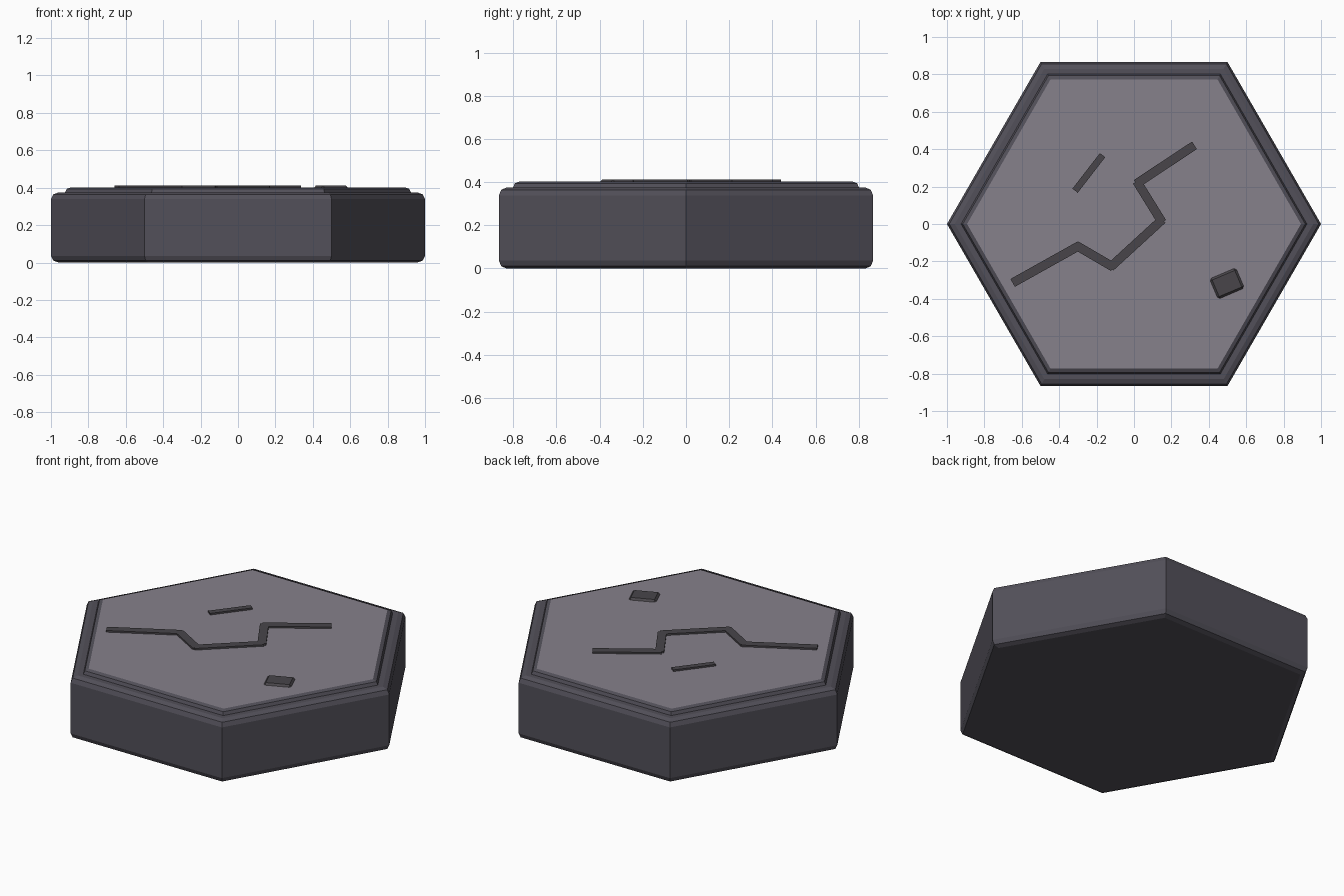
import bpy, bmesh, math
from mathutils import Vector, Matrix

if "Cube" in bpy.data.objects:
    bpy.data.objects.remove(bpy.data.objects["Cube"])


def material(name, rgb):
    m = bpy.data.materials.new(name)
    m.diffuse_color = (*rgb, 1)
    m.use_nodes = True
    m.node_tree.nodes["Principled BSDF"].inputs["Base Color"].default_value = m.diffuse_color
    return m


DARK = material("dark_stone", (0.085, 0.08, 0.1))
LIGHT = material("light_stone", (0.24, 0.22, 0.26))
GROOVE = material("crack_stone", (0.065, 0.06, 0.068))


def finish(name, bm, mats):
    bmesh.ops.recalc_face_normals(bm, faces=bm.faces)
    me = bpy.data.meshes.new(name)
    bm.to_mesh(me)
    bm.free()
    for m in mats:
        me.materials.append(m)
    ob = bpy.data.objects.new(name, me)
    bpy.context.collection.objects.link(ob)
    return ob


def hex_prism(name, radius, z0, z1, bevel, mats, rims):
    """Hexagonal prism whose horizontal rims at the given heights are rounded."""
    bm = bmesh.new()
    ring = [bm.verts.new((radius * math.cos(i * math.pi / 3),
                          radius * math.sin(i * math.pi / 3), z0)) for i in range(6)]
    base = bm.faces.new(ring)
    ext = bmesh.ops.extrude_face_region(bm, geom=[base], use_keep_orig=True)
    for v in ext["geom"]:
        if isinstance(v, bmesh.types.BMVert):
            v.co.z = z1
    edges = [e for e in bm.edges
             if any(all(abs(v.co.z - z) < 1e-4 for v in e.verts) for z in rims)]
    bmesh.ops.bevel(bm, geom=edges, offset=bevel, segments=2, profile=0.5,
                    affect='EDGES')
    if len(mats) > 1:
        for f in bm.faces:
            if all(abs(v.co.z - z1) < 1e-4 for v in f.verts):
                f.material_index = 1
    return finish(name, bm, mats)


def block(name, centre, size, angle, bevel=0):
    bm = bmesh.new()
    bmesh.ops.create_cube(bm, size=1, matrix=Matrix.Translation(centre)
                          @ Matrix.Rotation(angle, 4, 'Z')
                          @ Matrix.Diagonal((*size, 1)))
    if bevel:
        bmesh.ops.bevel(bm, geom=bm.edges[:], offset=bevel, segments=1,
                        affect='EDGES')
    return finish(name, bm, [GROOVE])


def strip(name, a, b, width, overlap=0.0):
    a, b = Vector((*a, 0.4)), Vector((*b, 0.4))
    d = b - a
    return block(name, (a + b) / 2, (d.length + overlap, width, 0.024),
                 math.atan2(d.y, d.x))


# Main tile body and raised top plate
hex_prism("tile_body", 1.0, 0, 0.375, 0.036, [DARK], (0, 0.375))
hex_prism("top_plate", 0.925, 0.34, 0.402, 0.028, [DARK, LIGHT], (0.402,))

# Long zigzag crack
path = [(-0.64, -0.31), (-0.30, -0.12), (-0.12, -0.225),
        (0.145, 0.018), (0.02, 0.22), (0.315, 0.415)]
for i, (a, b) in enumerate(zip(path, path[1:])):
    strip(f"long_crack_{i + 1}", a, b, 0.048, 0.02)

# Short crack and loose stone chip
strip("short_crack", (-0.315, 0.178), (-0.168, 0.368), 0.036)
block("stone_chip", (0.497, -0.318, 0.395), (0.155, 0.12, 0.036),
      math.radians(23), 0.012)
